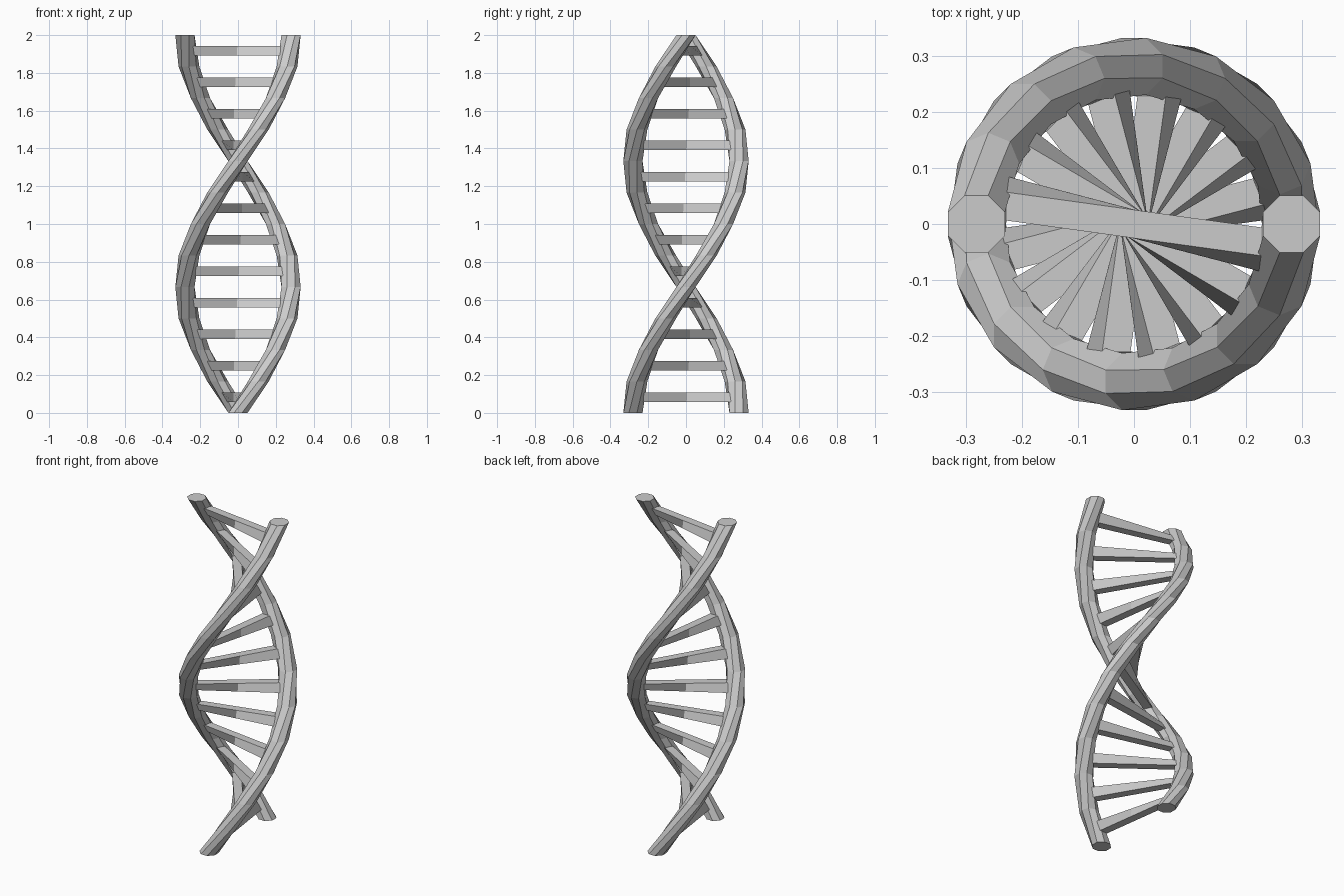
import bpy, bmesh, math
from mathutils import Matrix, Vector

if "Cube" in bpy.data.objects:
    bpy.data.objects.remove(bpy.data.objects["Cube"])

HEIGHT, STEPS = 2.0, 12
TURN = math.radians(270) / HEIGHT      # twist per unit of height
STRAND_OFFSET, STRAND_R = 0.281, 0.055
RUNG_LEN, RUNG_SIZE = 0.51, 0.05


def twisted_object(name, bm):
    """Twist the straight ladder part about z and turn it into an object."""
    for v in bm.verts:
        v.co = Matrix.Rotation(math.pi / 2 + TURN * v.co.z, 3, 'Z') @ v.co
    bmesh.ops.recalc_face_normals(bm, faces=bm.faces)
    mesh = bpy.data.meshes.new(name)
    bm.to_mesh(mesh)
    bm.free()
    obj = bpy.data.objects.new(name, mesh)
    bpy.context.collection.objects.link(obj)
    return obj


def strand(name, x):
    """Upright octagonal post cut into equal steps."""
    bm = bmesh.new()
    rings = []
    for i in range(STEPS + 1):
        z = HEIGHT * i / STEPS
        rings.append([bm.verts.new((x + STRAND_R * math.cos(a), STRAND_R * math.sin(a), z))
                      for a in (math.pi / 8 + k * math.pi / 4 for k in range(8))])
    for lo, hi in zip(rings, rings[1:]):
        for k in range(8):
            n = (k + 1) % 8
            bm.faces.new((lo[k], lo[n], hi[n], hi[k]))
    bm.faces.new(rings[0][::-1])
    bm.faces.new(rings[-1])
    return twisted_object(name, bm)


def rung(name, z):
    """Square bar with a middle loop, spanning both strands."""
    bm = bmesh.new()
    bmesh.ops.create_cube(bm, size=1, matrix=Matrix.Translation((0, 0, z))
                          @ Matrix.Diagonal((RUNG_LEN, RUNG_SIZE, RUNG_SIZE, 1)))
    bmesh.ops.bisect_plane(bm, geom=bm.verts[:] + bm.edges[:] + bm.faces[:],
                           plane_co=Vector((0, 0, z)), plane_no=Vector((1, 0, 0)))
    return twisted_object(name, bm)


# Two helical strands
strand("strand_a", STRAND_OFFSET)
strand("strand_b", -STRAND_OFFSET)

# Rungs halfway along each step
for i in range(STEPS):
    rung(f"rung_{i + 1}", HEIGHT * (i + 0.5) / STEPS)
